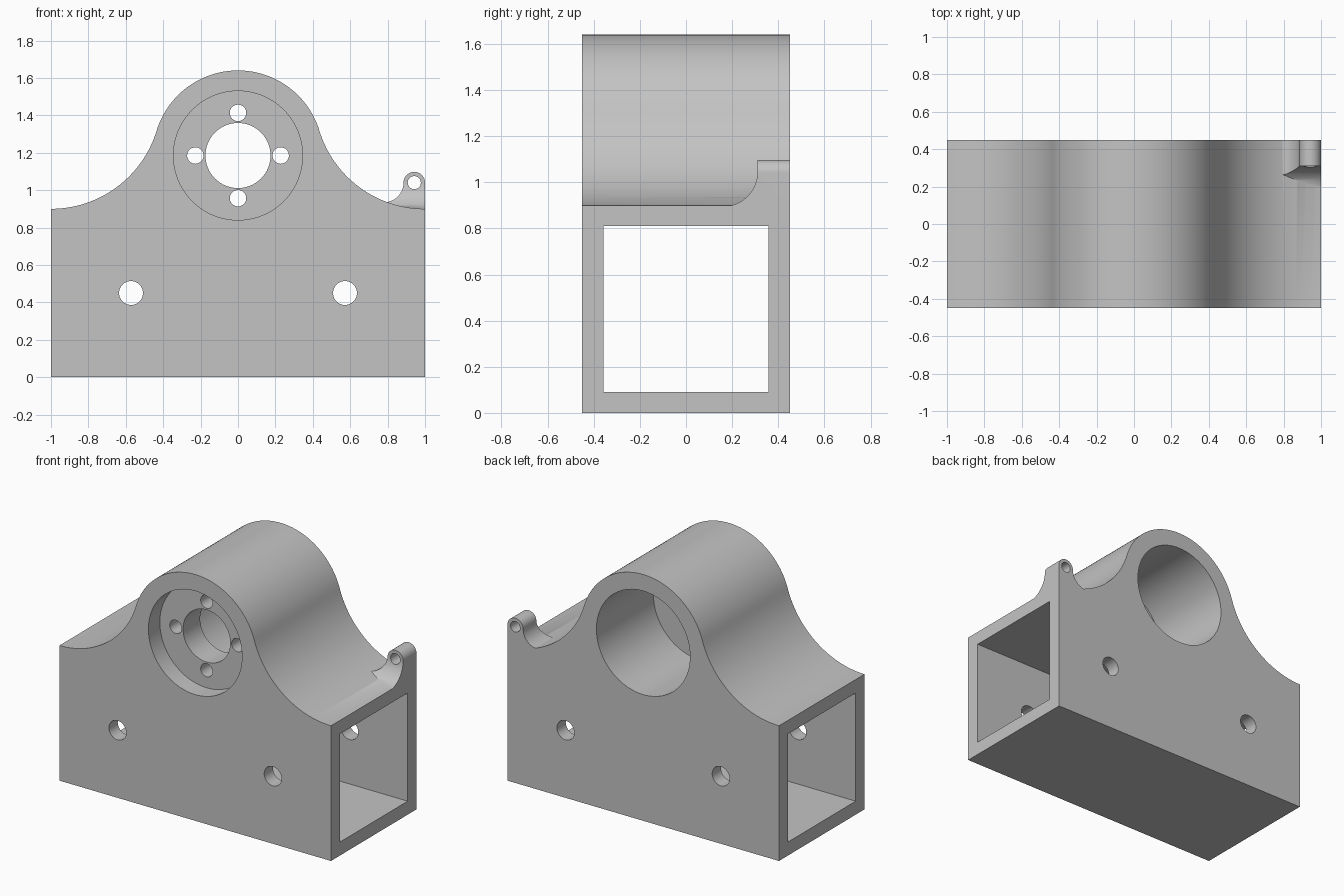
import bpy, bmesh
from math import cos, sin, pi, radians, sqrt, atan2
from mathutils import Matrix

cube = bpy.data.objects.get("Cube")
if cube:
    bpy.data.objects.remove(cube, do_unlink=True)

grey = bpy.data.materials.new("light grey")
grey.use_nodes = True
colour = (0.55, 0.55, 0.55, 1)
grey.diffuse_color = colour
grey.node_tree.nodes["Principled BSDF"].inputs["Base Color"].default_value = colour


def arc(cx, cz, r, a0, a1, n):
    """Points on an arc, angles in radians."""
    return [(cx + r * cos(a0 + (a1 - a0) * i / n),
             cz + r * sin(a0 + (a1 - a0) * i / n)) for i in range(n + 1)]


def prism(name, points, lo, hi, axis="Y"):
    """Extrude a 2D profile along Y (points are x, z) or X (points are y, z)."""
    bm = bmesh.new()
    place = (lambda p, d: (p[0], d, p[1])) if axis == "Y" else (lambda p, d: (d, p[0], p[1]))
    face = bm.faces.new([bm.verts.new(place(p, lo)) for p in points])
    out = bmesh.ops.extrude_face_region(bm, geom=[face])
    move = place((0, 0), hi - lo)
    bmesh.ops.translate(bm, vec=move, verts=[v for v in out["geom"] if isinstance(v, bmesh.types.BMVert)])
    bmesh.ops.recalc_face_normals(bm, faces=bm.faces)
    mesh = bpy.data.meshes.new(name)
    bm.to_mesh(mesh)
    bm.free()
    mesh.materials.append(grey)
    obj = bpy.data.objects.new(name, mesh)
    bpy.context.collection.objects.link(obj)
    return obj


def combine(target, other, operation):
    """Boolean another solid into the target, then discard it."""
    mod = target.modifiers.new(operation, "BOOLEAN")
    mod.operation, mod.object, mod.solver = operation, other, "EXACT"
    bpy.context.view_layer.objects.active = target
    bpy.ops.object.modifier_apply(modifier=mod.name)
    bpy.data.objects.remove(other, do_unlink=True)


def drill(target, x, z, r, lo, hi, n=48):
    circle = arc(x, z, r, 0, 2 * pi, n)[:-1]
    combine(target, prism("drill", circle, lo, hi), "DIFFERENCE")


# Housing: round crown blending tangentially into concave shoulders
depth, shoulder, axis_z, crown = 0.45, 0.9, 1.185, 0.455
drop = axis_z - shoulder
sweep = (1 + drop ** 2 - crown ** 2) / (2 * (crown + drop))
centre_z = shoulder + sweep
tilt = atan2(centre_z - axis_z, 1)
right = arc(1, centre_z, sweep, -pi / 2, -pi + tilt, 28)
left = [(-x, z) for x, z in reversed(right)]
top = arc(0, axis_z, crown, tilt, pi - tilt, 56)[1:-1]
housing = prism("housing", [(-1, 0), (1, 0)] + right + top + left, -depth, depth)

# Small lug at the rear left, with fillets toward the middle and the front
lug_x, lug_z, lug_r = 0.9425, 1.04, 0.0575
side_r, front_r = 0.105, 0.15
lug_left = lug_x - lug_r
outline = ([(1, 0.87)] + arc(lug_x, lug_z, lug_r, 0, pi, 24)
           + arc(lug_left - side_r, lug_z, side_r, 0, -pi / 2, 16)[1:]
           + [(lug_left - side_r, 0.87)])
lug = prism("lug", outline, 0.1, depth)
side = ([(depth, 0.8), (depth, 1.2), (0.31, 1.2)]
        + arc(0.31 - front_r, 1.045, front_r, 0, -pi / 2, 16)
        + [(0.31 - front_r, 0.8)])
combine(lug, prism("lug_side", side, 0.7, 1.1, "X"), "INTERSECT")
drill(lug, lug_x, lug_z, 0.035, 0, 1, 32)
combine(housing, lug, "UNION")

# Rectangular tunnel through the base
tunnel = [(-0.357, 0.09), (0.357, 0.09), (0.357, 0.81), (-0.357, 0.81)]
combine(housing, prism("tunnel", tunnel, -1.5, 1.5, "X"), "DIFFERENCE")

# Shallow front recess, deep rear bore and the pierced web between them
web_front, web_back = -0.33, -0.15
drill(housing, 0, axis_z, 0.345, -1, web_front, 80)
drill(housing, 0, axis_z, 0.345, web_back, 1, 80)
drill(housing, 0, axis_z, 0.174, -1, 1, 64)
for i in range(4):
    a = i * pi / 2
    drill(housing, 0.228 * cos(a), axis_z + 0.228 * sin(a), 0.044, -1, 1, 32)

# Mounting holes through the front and rear walls
for x in (-0.572, 0.572):
    drill(housing, x, 0.45, 0.064, -1, 1)

# Smooth curves, sharp edges
bpy.ops.object.select_all(action="DESELECT")
housing.select_set(True)
bpy.context.view_layer.objects.active = housing
bpy.ops.object.shade_smooth_by_angle(angle=radians(30))
